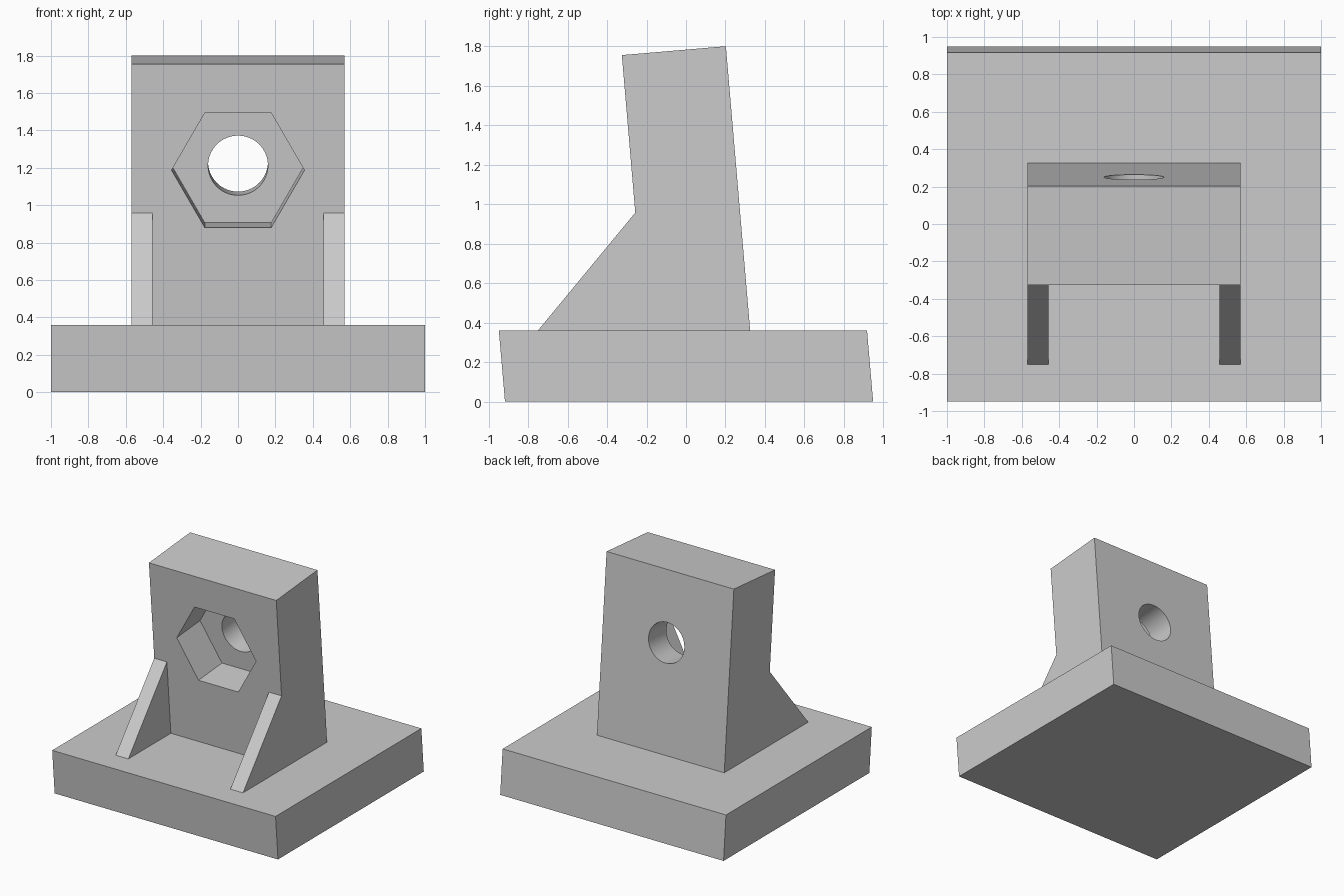
import bpy, bmesh, math
from mathutils import Vector, Matrix

cube = bpy.data.objects.get("Cube")
if cube:
    bpy.data.objects.remove(cube, do_unlink=True)

grey = bpy.data.materials.new("plain_grey")
grey.use_nodes = True
colour = (0.6, 0.6, 0.6, 1)
grey.diffuse_color = colour
grey.node_tree.nodes["Principled BSDF"].inputs["Base Color"].default_value = colour


def make_object(name, bm):
    bmesh.ops.recalc_face_normals(bm, faces=bm.faces)
    mesh = bpy.data.meshes.new(name)
    bm.to_mesh(mesh)
    bm.free()
    mesh.materials.append(grey)
    obj = bpy.data.objects.new(name, mesh)
    bpy.context.collection.objects.link(obj)
    return obj


def extrude_profile(name, profile, x0, x1):
    """Side profile of (y, z) points swept from x0 to x1."""
    bm = bmesh.new()
    face = bm.faces.new([bm.verts.new((x0, y, z)) for y, z in profile])
    swept = bmesh.ops.extrude_face_region(bm, geom=[face])["geom"]
    verts = [v for v in swept if isinstance(v, bmesh.types.BMVert)]
    bmesh.ops.translate(bm, verts=verts, vec=(x1 - x0, 0, 0))
    return make_object(name, bm)


def bore(target, name, sides, radius, start, end):
    """Cut a prism along the wall's tilted normal, between two depths."""
    bm = bmesh.new()
    bmesh.ops.create_cone(bm, cap_ends=True, segments=sides, radius1=radius,
                          radius2=radius, depth=end - start)
    # A corner of the hexagon must point along x
    corner = max(bm.verts, key=lambda v: v.co.x).co
    spin = Matrix.Rotation(-math.atan2(corner.y, corner.x), 4, "Z")
    frame = Matrix((Vector((1, 0, 0)), up, inward)).transposed().to_4x4()
    place = Matrix.Translation(bore_centre + inward * (start + end) / 2)
    bmesh.ops.transform(bm, matrix=place @ frame @ spin, verts=bm.verts)
    cutter = make_object(name, bm)
    cutter.hide_render = True
    cut = target.modifiers.new(name, "BOOLEAN")
    cut.operation, cut.solver, cut.object = "DIFFERENCE", "EXACT", cutter
    bpy.context.view_layer.objects.active = target
    bpy.ops.object.modifier_apply(modifier=cut.name)
    bpy.data.objects.remove(cutter, do_unlink=True)


# Levels and the lean shared by the wall and the bore
base_top = 0.36
half_width = 0.57
wall_foot = (-0.206, base_top)
rib_top = (-0.257, 0.957)
tilt = math.atan(0.0855)
inward = Vector((0, math.cos(tilt), math.sin(tilt)))
up = Vector((0, -math.sin(tilt), math.cos(tilt)))
bore_centre = Vector((0, -0.277, 1.187))

# Base plate with leaning end faces
extrude_profile("base_plate", [(-0.917, 0), (0.948, 0), (0.917, base_top),
                               (-0.948, base_top)], -1, 1)

# Leaning upright wall
wall = extrude_profile("upright_wall", [wall_foot, (0.325, base_top),
                                        (0.202, 1.8), (-0.325, 1.755), rib_top],
                       -half_width, half_width)

# Hexagonal pocket in front, round hole through to the back
bore(wall, "hex_pocket", 6, 0.355, -0.2, 0.3)
bore(wall, "round_hole", 64, 0.16, 0.15, 0.9)
bpy.ops.object.select_all(action="DESELECT")
wall.select_set(True)
bpy.context.view_layer.objects.active = wall
bpy.ops.object.shade_smooth_by_angle(angle=math.radians(30))

# Triangular ribs bracing both sides of the wall
for name, side in (("left_rib", 1), ("right_rib", -1)):
    extrude_profile(name, [(-0.75, base_top), wall_foot, rib_top],
                    side * 0.457, side * half_width)
